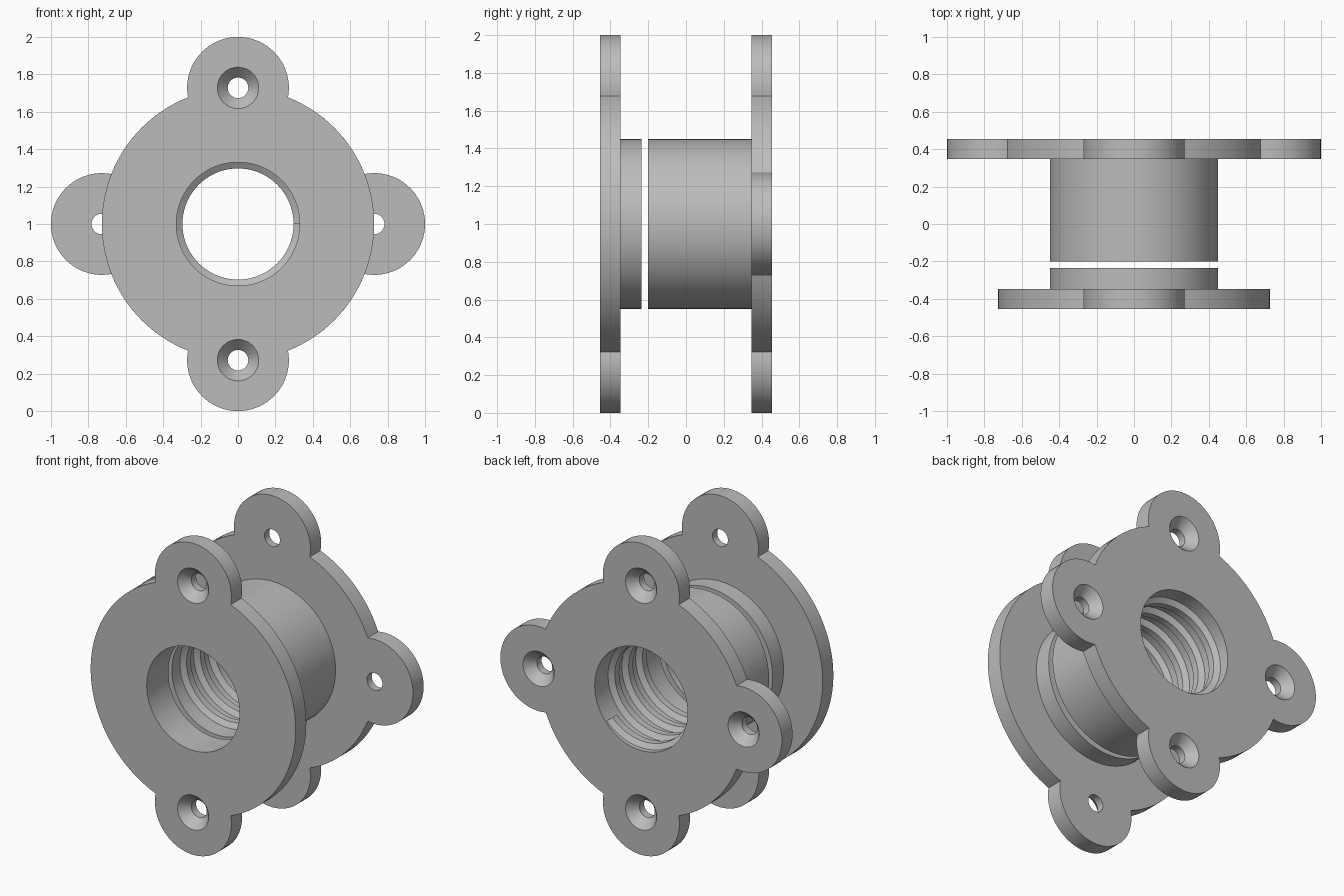
import bpy, bmesh
from math import pi, cos, sin, asin, radians
from mathutils import Matrix

cube = bpy.data.objects.get("Cube")
if cube:
    bpy.data.objects.remove(cube, do_unlink=True)

DISC, LOBE = 0.728, 0.272      # flange disc radius, ear radius
HUB, BORE, CREST = 0.45, 0.33, 0.297
FACE, THICK = 0.455, 0.108     # outer face distance from centre, flange thickness

grey = bpy.data.materials.new("plain grey")
grey.use_nodes = True
colour = (0.5, 0.5, 0.5, 1)
grey.diffuse_color = colour
grey.node_tree.nodes["Principled BSDF"].inputs["Base Color"].default_value = colour


def make_object(name, bm):
    bmesh.ops.recalc_face_normals(bm, faces=bm.faces)
    mesh = bpy.data.meshes.new(name)
    bm.to_mesh(mesh)
    bm.free()
    mesh.materials.append(grey)
    obj = bpy.data.objects.new(name, mesh)
    bpy.context.collection.objects.link(obj)
    return obj


def select(obj):
    bpy.ops.object.select_all(action='DESELECT')
    obj.select_set(True)
    bpy.context.view_layer.objects.active = obj


def combine(obj, other, operation):
    mod = obj.modifiers.new("combine", 'BOOLEAN')
    mod.operation, mod.solver, mod.object = operation, 'EXACT', other
    select(obj)
    bpy.ops.object.modifier_apply(modifier=mod.name)
    bpy.data.objects.remove(other, do_unlink=True)


def tube(name, r1, r2, y1, y2, x=0, z=1, sides=96):
    """Cylinder or cone along y, r1 at y1 and r2 at y2."""
    bm = bmesh.new()
    place = Matrix.Translation((x, (y1 + y2) / 2, z)) @ Matrix.Rotation(-pi / 2, 4, 'X')
    bmesh.ops.create_cone(bm, cap_ends=True, segments=sides, radius1=r1,
                          radius2=r2, depth=y2 - y1, matrix=place)
    return make_object(name, bm)


def flange(name, y1, y2, ears):
    """Disc with round ears at the given angles, extruded along y."""
    half = 2 * asin(LOBE / (2 * DISC))
    sweep = (pi + half) / 2
    points = []
    for i, a in enumerate(ears):
        for k in range(41):
            t = a - sweep + 2 * sweep * k / 40
            points.append((DISC * cos(a) + LOBE * cos(t), DISC * sin(a) + LOBE * sin(t)))
        gap = 2 * pi / len(ears) - 2 * half
        steps = round(gap / radians(3))
        for k in range(1, steps):
            t = a + half + gap * k / steps
            points.append((DISC * cos(t), DISC * sin(t)))
    bm = bmesh.new()
    face = bm.faces.new([bm.verts.new((x, y1, 1 + z)) for x, z in points])
    out = bmesh.ops.extrude_face_region(bm, geom=[face])
    moved = [v for v in out["geom"] if isinstance(v, bmesh.types.BMVert)]
    bmesh.ops.translate(bm, verts=moved, vec=(0, y2 - y1, 0))
    return make_object(name, bm)


def collar(name, side, hub_end, ears):
    """Flange with hub, bore and countersunk screw holes; side is -1 front, 1 back."""
    outer, inner = side * FACE, side * (FACE - THICK)
    body = flange(name, min(outer, inner), max(outer, inner), ears)
    lo, hi = sorted((hub_end, side * (FACE - THICK / 2)))
    combine(body, tube("hub", HUB, HUB, lo, hi), 'UNION')
    combine(body, tube("bore", BORE, BORE, -1, 1), 'DIFFERENCE')
    for a in ears:
        x, z = DISC * cos(a), 1 + DISC * sin(a)
        combine(body, tube("screw_hole", 0.055, 0.055, -1, 1, x, z, 40), 'DIFFERENCE')
        # cone runs a little past the face so the cut stays clean
        wide, deep = outer + side * 0.01, outer - side * 0.065
        ends = (0.12, 0.05, wide, deep) if side < 0 else (0.05, 0.12, deep, wide)
        combine(body, tube("countersink", *ends, x, z, 40), 'DIFFERENCE')
    return body


def thread(name, y1, y2, pitch, steps=72):
    """Trapezoid ridge swept along a helix on the bore wall."""
    profile = [(BORE + 0.01, -0.05), (CREST, -0.022), (CREST, 0.022), (BORE + 0.01, 0.05)]
    total = int((y2 - y1) / pitch * steps)
    bm = bmesh.new()
    rings = []
    for k in range(total + 1):
        t = 2 * pi * k / steps
        y = y1 + pitch * k / steps
        rings.append([bm.verts.new((r * cos(t), y + d, 1 + r * sin(t))) for r, d in profile])
    for a, b in zip(rings, rings[1:]):
        for i in range(4):
            j = (i + 1) % 4
            bm.faces.new((a[i], a[j], b[j], b[i]))
    bm.faces.new(rings[0])
    bm.faces.new(rings[-1])
    return make_object(name, bm)


# Front locking collar: two ears, smooth bore
front = collar("front_collar", -1, -0.236, [pi / 2, 3 * pi / 2])
# Back collar: four ears, long hub with threaded bore
back = collar("back_collar", 1, -0.2, [k * pi / 2 for k in range(4)])
ridge = thread("inner_thread", -0.145, 0.4, 0.14)

for obj in (front, back, ridge):
    select(obj)
    bpy.ops.object.shade_smooth_by_angle(angle=radians(20))
